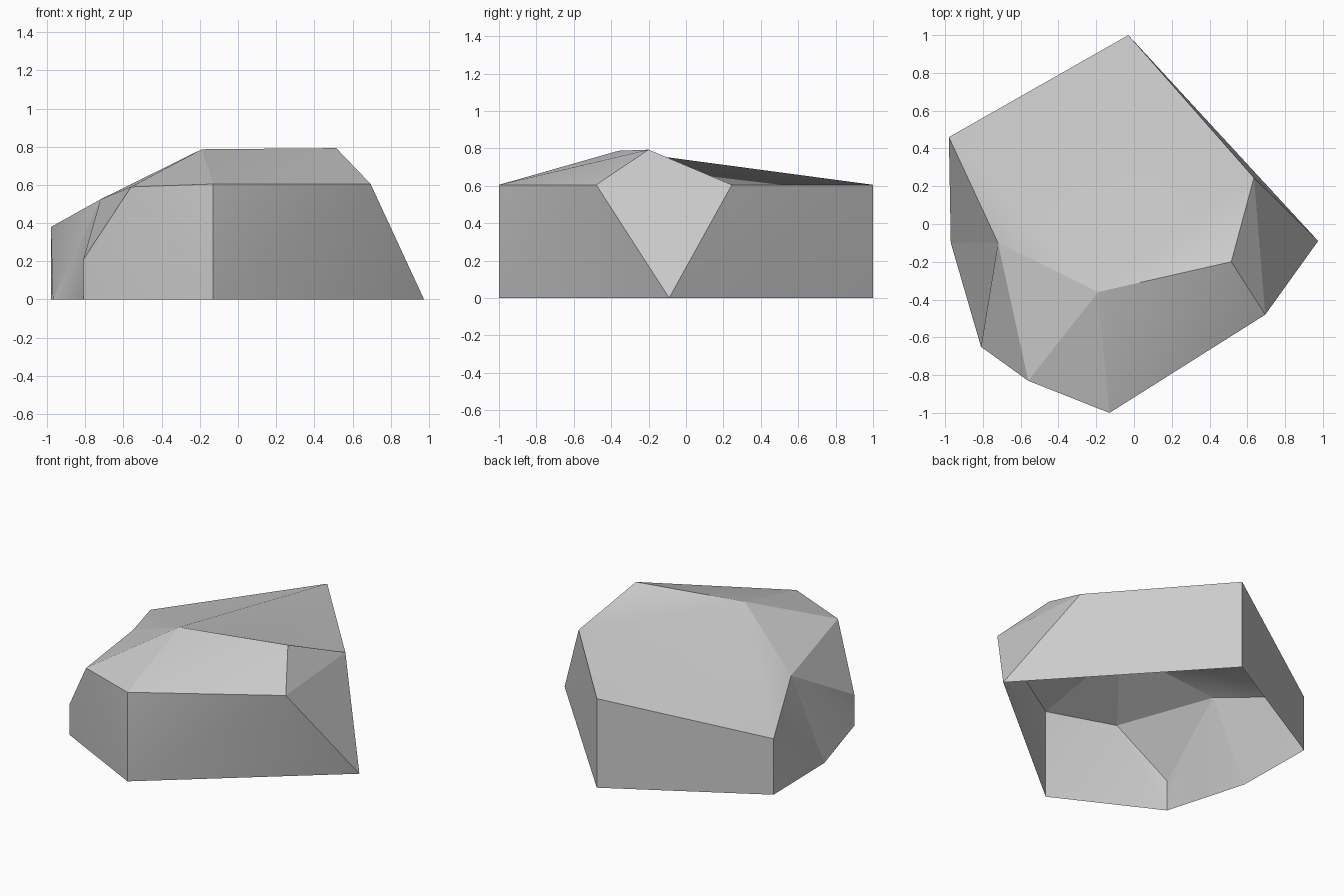
import bpy
import bmesh

cube = bpy.data.objects.get("Cube")
if cube:
    bpy.data.objects.remove(cube, do_unlink=True)

# Stone colour
stone = bpy.data.materials.new("grey_stone")
stone.use_nodes = True
colour = (0.6, 0.6, 0.6, 1)
stone.diffuse_color = colour
shader = stone.node_tree.nodes["Principled BSDF"]
shader.inputs["Base Color"].default_value = colour
shader.inputs["Roughness"].default_value = 0.9

# Corners of the boulder, named by where they sit
corners = {
    "back_base": (-0.03, 1, 0), "back_rim": (-0.03, 1, 0.605),
    "west_base": (-0.98, 0.46, 0), "west_rim": (-0.98, 0.46, 0.38),
    "notch_base": (-0.97, -0.1, 0), "notch_top": (-0.72, -0.1, 0.525),
    "corner_base": (-0.81, -0.65, 0), "corner_rim": (-0.81, -0.65, 0.21),
    "brow": (-0.56, -0.83, 0.59),
    "front_base": (-0.13, -1, 0), "front_rim": (-0.13, -1, 0.605),
    "east_rim": (0.695, -0.48, 0.605), "east_base": (0.975, -0.09, 0),
    "east_shoulder": (0.635, 0.245, 0.605),
    "peak_west": (-0.19, -0.36, 0.787), "peak_east": (0.515, -0.2, 0.793),
}

# Facets, counter-clockwise from outside; each fans out from its first corner.
# The underside stays open.
facets = [
    # broad top
    "peak_west peak_east east_shoulder back_rim west_rim notch_top",
    # sloping crown facets
    "notch_top brow peak_west",
    "notch_top corner_rim brow",
    "peak_west brow front_rim",
    "peak_east peak_west front_rim east_rim",
    "peak_east east_rim east_shoulder",
    # side walls
    "east_rim east_base east_shoulder",
    "front_base east_base east_rim front_rim",
    "brow corner_rim corner_base front_base front_rim",
    "corner_base corner_rim notch_top notch_base",
    "west_rim west_base notch_base notch_top",
    "back_base back_rim west_rim west_base",
    "east_base back_base back_rim east_shoulder",
]

bm = bmesh.new()
verts = {name: bm.verts.new(co) for name, co in corners.items()}
for facet in facets:
    hub, *rim = [verts[name] for name in facet.split()]
    for a, b in zip(rim, rim[1:]):
        bm.faces.new((hub, a, b)).smooth = True

# Facet borders are crisp, folds inside a facet are soft
for facet in facets:
    loop = [verts[name] for name in facet.split()]
    for a, b in zip(loop, loop[1:] + loop[:1]):
        bm.edges.get((a, b)).smooth = False
bmesh.ops.recalc_face_normals(bm, faces=bm.faces)

mesh = bpy.data.meshes.new("boulder")
bm.to_mesh(mesh)
bm.free()
mesh.materials.append(stone)
boulder = bpy.data.objects.new("boulder", mesh)
bpy.context.collection.objects.link(boulder)
